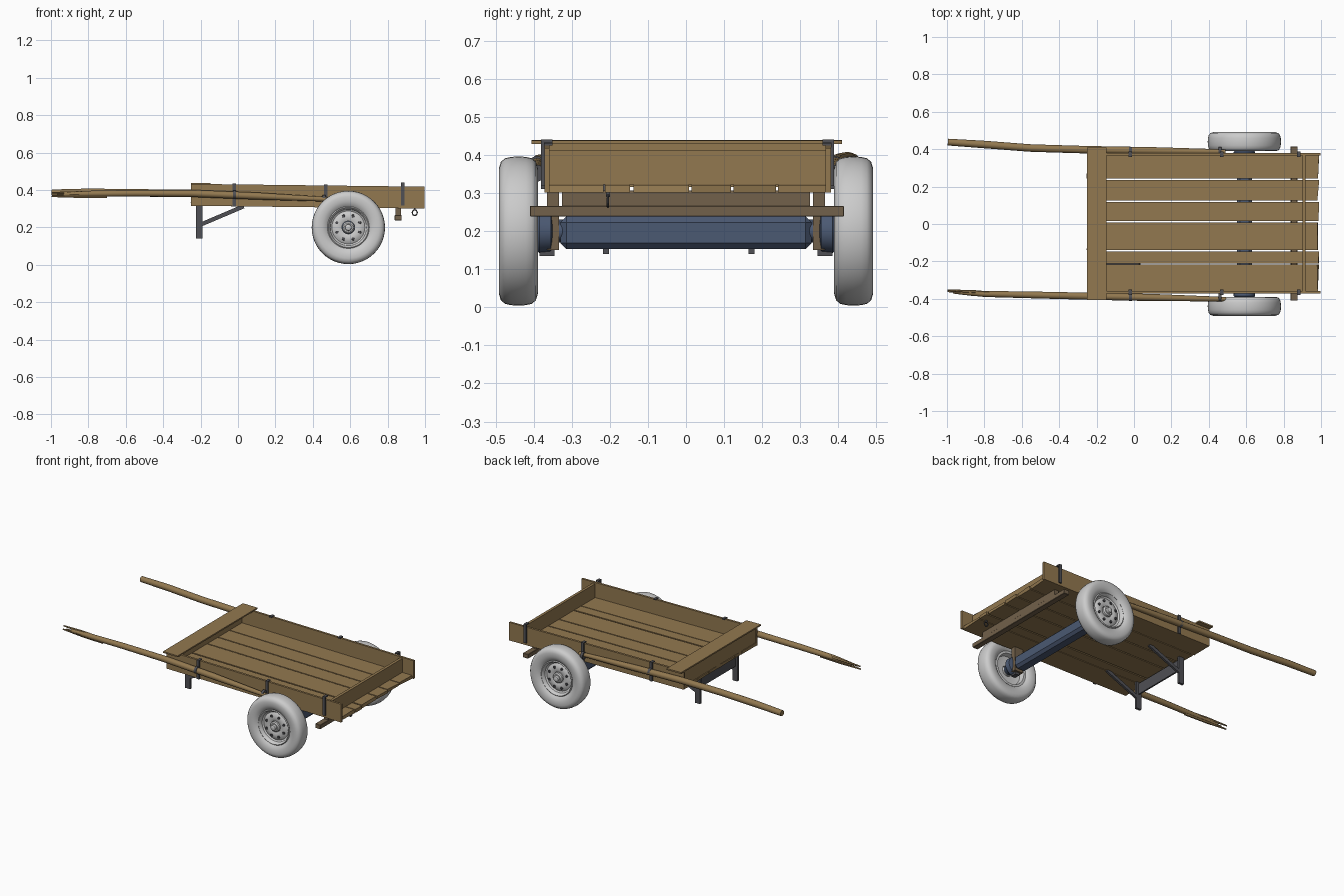
import bpy, bmesh, math, random
from mathutils import Vector, Matrix

if "Cube" in bpy.data.objects:
    bpy.data.objects.remove(bpy.data.objects["Cube"])
random.seed(4)

def mat(name, c):
    m = bpy.data.materials.new(name)
    m.diffuse_color = (*c, 1)
    m.use_nodes = True
    m.node_tree.nodes["Principled BSDF"].inputs["Base Color"].default_value = m.diffuse_color
    return m

WOOD = mat("wood", (0.29, 0.19, 0.08))
DARKWOOD = mat("dark_wood", (0.17, 0.12, 0.07))
IRON = mat("iron", (0.08, 0.08, 0.09))
BLUE = mat("blue_steel", (0.07, 0.10, 0.17))

def finish(name, bm, m=None, smooth=False):
    bmesh.ops.recalc_face_normals(bm, faces=bm.faces)
    me = bpy.data.meshes.new(name)
    bm.to_mesh(me)
    bm.free()
    ob = bpy.data.objects.new(name, me)
    bpy.context.collection.objects.link(ob)
    if m:
        me.materials.append(m)
    if smooth:
        bpy.ops.object.select_all(action='DESELECT')
        ob.select_set(True)
        bpy.context.view_layer.objects.active = ob
        bpy.ops.object.shade_smooth_by_angle(angle=math.radians(35))
    return ob

def box(name, x, y, z, m=None, bevel=0.0, tilt=False, jitter=0.0):
    """Box from ranges; tilt drops it gently towards +x like the cart bed."""
    bm = bmesh.new()
    bmesh.ops.create_cube(bm, size=1)
    for v in bm.verts:
        p = [r[0] + (c + .5) * (r[1] - r[0]) for c, r in zip(v.co, (x, y, z))]
        if tilt:
            p[2] -= 0.012 * (p[0] + .25)
        p[0] += random.uniform(-jitter, jitter)
        v.co = p
    if bevel:
        bmesh.ops.bevel(bm, geom=bm.edges[:], offset=bevel, segments=1, affect='EDGES')
    return finish(name, bm, m)

def tube(name, pts, radii, m=None, sides=12, smooth=True):
    """Round bar through the points."""
    bm = bmesh.new()
    pts = [Vector(p) for p in pts]
    rings = []
    for i, (p, r) in enumerate(zip(pts, radii)):
        d = (pts[min(i + 1, len(pts) - 1)] - pts[max(i - 1, 0)]).normalized()
        up = Vector((0, 0, 1)) if abs(d.z) < .9 else Vector((0, 1, 0))
        s = d.cross(up).normalized()
        t = s.cross(d)
        rings.append([bm.verts.new(p + r * (math.cos(a) * s + math.sin(a) * t))
                      for a in (2 * math.pi * k / sides for k in range(sides))])
    for a, b in zip(rings, rings[1:]):
        for k in range(sides):
            bm.faces.new((a[k], a[(k + 1) % sides], b[(k + 1) % sides], b[k]))
    bm.faces.new(rings[0])
    bm.faces.new(rings[-1])
    return finish(name, bm, m, smooth)

def lathe(name, prof, side, m=None, n=48, closed=False):
    """Spin (radius, y) points about the wheel axis."""
    bm = bmesh.new()
    vs = [bm.verts.new((WX + r, side * y, WZ)) for r, y in prof]
    es = [bm.edges.new(e) for e in zip(vs, vs[1:])]
    if closed:
        es.append(bm.edges.new((vs[-1], vs[0])))
    bmesh.ops.spin(bm, geom=vs + es, cent=(WX, 0, WZ), axis=(0, 1, 0),
                   angle=2 * math.pi, steps=n)
    bmesh.ops.remove_doubles(bm, verts=bm.verts, dist=1e-5)
    return finish(name, bm, m, True)

WX, WZ = 0.59, 0.20

# floor planks
edges = [(.242, .368), (.125, .236), (.015, .118), (-.138, .008), (-.212, -.147), (-.358, -.217)]
for i, y in enumerate(edges):
    box(f"floor_plank_{i}", (-.248, .985), y, (.316, .336), WOOD, tilt=True, jitter=.006)

# side boards, end board, front board and flat seat board
for n, y in (("front", (-.372, -.358)), ("back", (.366, .38))):
    box(f"{n}_side_board", (-.25, .998), y, (.316, .433), WOOD, tilt=True)
box("tail_board", (.90, .918), (-.36, .368), (.336, .425), WOOD, tilt=True)
box("head_board", (-.245, -.228), (-.36, .368), (.316, .43), WOOD, tilt=True)
box("seat_board", (-.252, -.148), (-.405, .41), (.43, .439), WOOD, tilt=True)

# rear cross beam under the floor
box("cross_beam", (.838, .875), (-.41, .415), (.238, .266), DARKWOOD, .002)
box("cross_beam_packer", (.842, .871), (-.325, .325), (.266, .306), DARKWOOD)

# handle poles
tube("back_handle", [(-.995, .438, .385), (-.8, .425, .388), (-.55, .406, .385), (-.25, .397, .382),
     (.1, .392, .37), (.49, .387, .355)], [.018, .02, .02, .02, .019, .012], WOOD)
tube("front_handle", [(-.93, -.366, .376), (-.8, -.374, .38), (-.55, -.379, .383), (-.25, -.386, .382),
     (.1, -.393, .368), (.49, -.402, .35)], [.011, .016, .018, .019, .019, .012], WOOD)
for i, (y, z) in enumerate(((-.354, .386), (-.36, .366), (-.368, .377))):
    tube(f"handle_splinter_{i}", [(-.7, -.376, z), (-.86, y - .008, z), (-.998 + .03 * (i == 2), y, z)],
         [.009, .009, .004], WOOD, 6)

# iron straps on the side boards
for s, face, n in ((-1, -.372, "front"), (1, .38, "back")):
    for i, (x, z0, z1) in enumerate(((-.02, .312, .432), (.47, .31, .428), (.88, .318, .437))):
        box(f"{n}_strap_{i}", (x - .009, x + .009), sorted((face, face + s * .008)), (z0, z1), IRON)
        box(f"{n}_strap_hook_{i}", (x - .009, x + .009), sorted((face - s * .022, face + s * .008)),
            (z1 - .004, z1 + .003), IRON)
    # loops that hold the poles
    for i, (x, z) in enumerate(((-.02, .375), (.46, .352))):
        yy = s * .391
        tube(f"{n}_pole_clamp_{i}", [(x - .008, yy, z), (x + .008, yy, z)], [.022, .022], IRON, 14)

# support legs with braces and cross plate
for i, y in enumerate((-.21, .172)):
    box(f"leg_{i}", (-.225, -.19), (y - .008, y + .008), (.14, .318), IRON)
    brace = box(f"leg_brace_{i}", (-.125, .125), (y - .007, y + .007), (-.011, .011), IRON)
    brace.data.transform(Matrix.Translation((-.085, 0, .264)) @ Matrix.Rotation(-math.radians(23), 4, 'Y'))
box("leg_plate", (-.213, -.203), (-.21, .172), (.235, .305), IRON)

# axle beam, stubs, hub drums and mounting blocks
box("axle_beam", (.55, .63), (-.33, .33), (.153, .238), BLUE, .016)
for s, n in ((-1, "front"), (1, "back")):
    lathe(n + "_axle_stub", [(0, .32), (.03, .32), (.03, .35), (.055, .355), (.058, .385),
          (.04, .40), (.03, .43), (0, .43)], s, BLUE, 24)
    box(n + "_axle_block", (.56, .62), sorted((s * .333, s * .365)), (.15, .316), DARKWOOD)
    box(n + "_axle_clamp", (.575, .605), sorted((s * .345, s * .385)), (.135, .16), IRON)

    # tyre
    lathe(n + "_tyre", [(.108, .41), (.12, .398), (.14, .391), (.165, .389), (.182, .394), (.191, .405),
          (.1945, .42), (.196, .44), (.1945, .46), (.191, .475), (.182, .486), (.165, .491),
          (.14, .489), (.12, .482), (.108, .47)], s, closed=True)
    # dished rim
    lathe(n + "_rim", [(.112, .405), (.112, .476), (.107, .48), (.102, .475), (.097, .458), (.088, .452),
          (.075, .46), (.055, .464), (.04, .46), (.034, .458), (.034, .44), (.07, .44),
          (.092, .435), (.098, .405)], s, closed=True)
    lathe(n + "_hub_cap", [(0, .43), (.032, .43), (.032, .468), (.025, .474), (.018, .474),
          (.016, .487), (.01, .49), (0, .49)], s, n=24)
    # wheel bolts
    for k in range(8):
        a = 2 * math.pi * (k + .5) / 8
        x, z = WX + .066 * math.cos(a), WZ + .066 * math.sin(a)
        tube(f"{n}_bolt_{k}", [(x, s * .455, z), (x, s * .469, z)], [.009, .008], IRON, 6, False)

# hanging tow ring under the tail
ring = [(.945 + .013 * math.sin(a), -.205, .279 + .015 * math.cos(a))
        for a in (2 * math.pi * k / 16 for k in range(17))]
tube("tow_ring", ring, [.0035] * 17, IRON, 8)
box("tow_ring_staple", (.94, .95), (-.21, -.2), (.29, .308), IRON)
